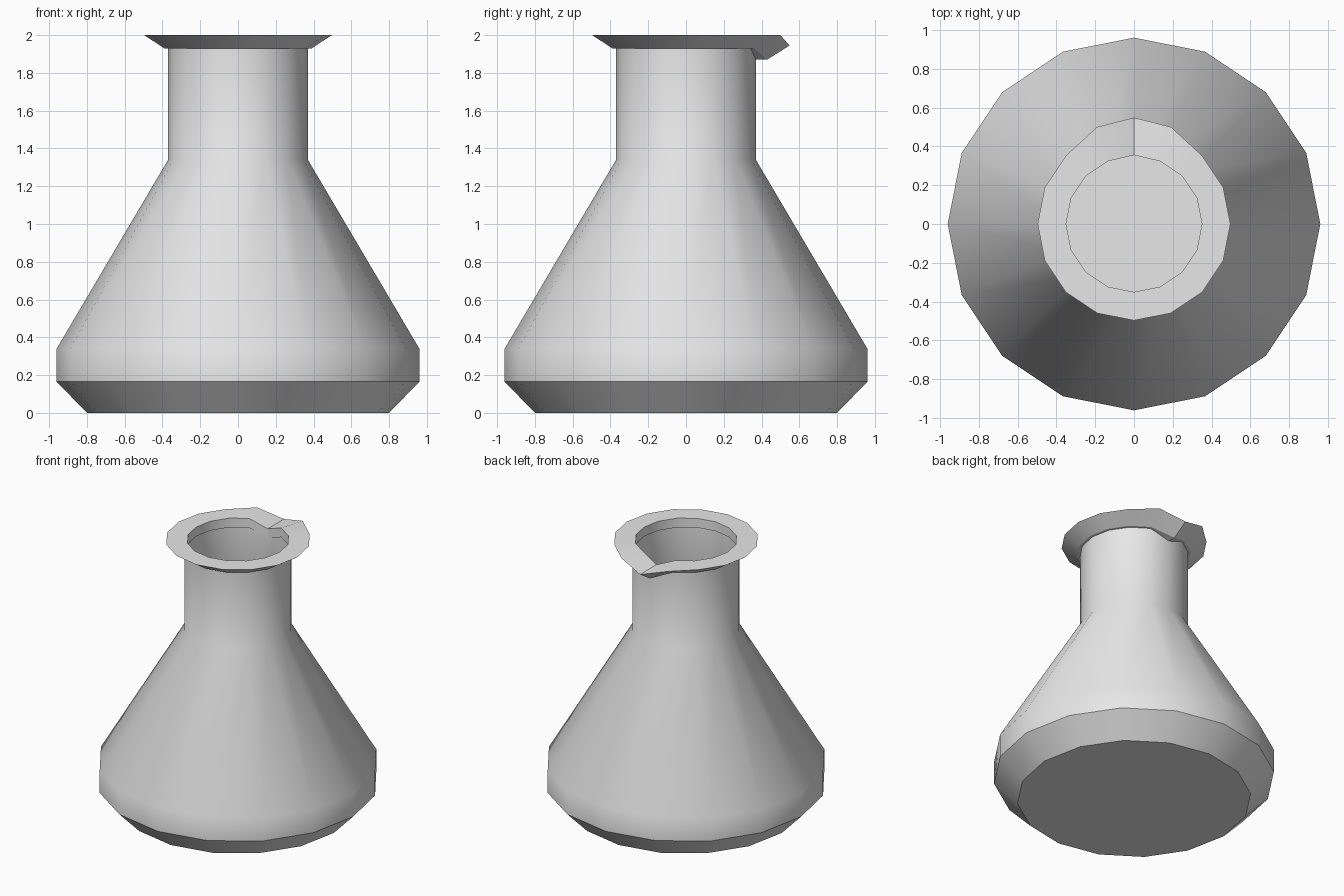
import bpy, bmesh, math

if "Cube" in bpy.data.objects:
    bpy.data.objects.remove(bpy.data.objects["Cube"])

SIDES = 16

grey = bpy.data.materials.new("pale_grey")
grey.diffuse_color = (0.8, 0.8, 0.8, 1)
grey.use_nodes = True
grey.node_tree.nodes["Principled BSDF"].inputs["Base Color"].default_value = grey.diffuse_color


def add_ring(bm, r, z):
    """One ring of vertices; index 4 points to the back (+y)."""
    return [bm.verts.new((r * math.cos(math.tau * i / SIDES),
                          r * math.sin(math.tau * i / SIDES), z)) for i in range(SIDES)]


def bridge(bm, a, b):
    for i in range(SIDES):
        j = (i + 1) % SIDES
        bm.faces.new((a[i], a[j], b[j], b[i]))


def finish(bm, name, angle):
    me = bpy.data.meshes.new(name)
    bm.to_mesh(me)
    bm.free()
    me.materials.append(grey)
    ob = bpy.data.objects.new(name, me)
    bpy.context.collection.objects.link(ob)
    bpy.ops.object.select_all(action='DESELECT')
    bpy.context.view_layer.objects.active = ob
    ob.select_set(True)
    bpy.ops.object.shade_smooth_by_angle(angle=math.radians(angle))
    return ob


# Flask body: outer wall up to the neck, then the inner wall back down to the floor
profile = [(0.80, 0), (0.96, 0.165), (0.96, 0.34), (0.37, 1.34), (0.37, 1.93),
           (0.36, 1.93), (0.36, 1.335), (0.945, 0.335), (0.945, 0.175), (0.79, 0.015)]
bm = bmesh.new()
rings = [add_ring(bm, r, z) for r, z in profile]
for a, b in zip(rings, rings[1:]):
    bridge(bm, a, b)
bm.faces.new(rings[0][::-1])   # underside
bm.faces.new(rings[-1])        # inner floor
finish(bm, "flask_body", 38)

# Flared lip: closed ring with the back corner pulled out and down into a spout
lip = [(0.39, 1.93), (0.497, 2.0), (0.35, 2.0), (0.35, 1.93)]
spout = [(0.43, 1.87), (0.548, 1.945), (0.355, 1.945), (0.355, 1.87)]
bm = bmesh.new()
rings = [add_ring(bm, r, z) for r, z in lip]
for ring, (y, z) in zip(rings, spout):
    ring[4].co = (0, y, z)
for k in (3, 5):               # top corners beside the spout follow it outwards
    rings[1][k].co.y = 0.50
for i in range(4):
    bridge(bm, rings[i], rings[(i + 1) % 4])
finish(bm, "pouring_lip", 26)
